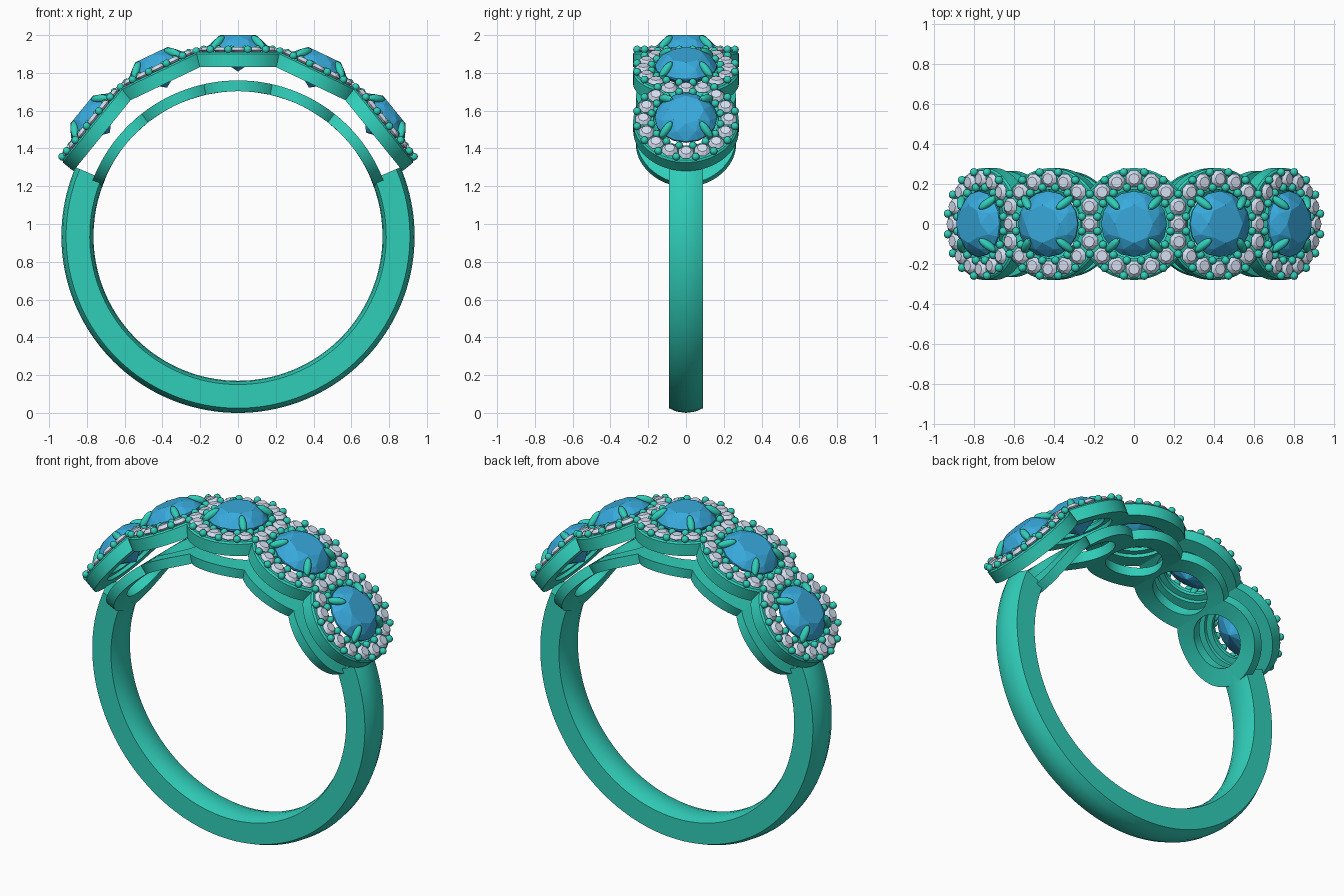
import bpy, bmesh
from math import sin, cos, pi, radians, tau
from mathutils import Matrix, Vector

if "Cube" in bpy.data.objects:
    bpy.data.objects.remove(bpy.data.objects["Cube"])

CZ = 0.935                 # height of the finger-hole centre
STEP = radians(25.5)       # angle between neighbouring halos
HALF = STEP / 2


def material(name, col):
    m = bpy.data.materials.new(name)
    m.diffuse_color = (*col, 1)
    m.use_nodes = True
    m.node_tree.nodes["Principled BSDF"].inputs["Base Color"].default_value = m.diffuse_color
    return m


METAL = material("green_metal", (0.03, 0.62, 0.49))
BLUE = material("blue_gem", (0.04, 0.40, 0.72))
PALE = material("pale_gem", (0.66, 0.73, 0.88))


def frame(phi):
    """Local z points radially outward at angle phi from the top."""
    return Matrix.Translation((0, 0, CZ)) @ Matrix.Rotation(phi, 4, 'Y')


def finish(bm, name, mat, smooth=True):
    bmesh.ops.recalc_face_normals(bm, faces=bm.faces)
    me = bpy.data.meshes.new(name)
    bm.to_mesh(me)
    bm.free()
    me.materials.append(mat)
    ob = bpy.data.objects.new(name, me)
    bpy.context.collection.objects.link(ob)
    if smooth:
        bpy.ops.object.select_all(action='DESELECT')
        ob.select_set(True)
        bpy.context.view_layer.objects.active = ob
        bpy.ops.object.shade_smooth_by_angle(angle=radians(35))
    return ob


def lathe(profile, n=64):
    """Closed (radius, height) profile revolved about local z."""
    bm = bmesh.new()
    rows = [[bm.verts.new((r * cos(tau * i / n), r * sin(tau * i / n), h))
             for r, h in profile] for i in range(n)]
    m = len(profile)
    for i in range(n):
        a, b = rows[i], rows[(i + 1) % n]
        for j in range(m):
            k = (j + 1) % m
            bm.faces.new((a[j], b[j], b[k], a[k]))
    return bm


def cut(bm, co, no):
    bmesh.ops.bisect_plane(bm, geom=bm.verts[:] + bm.edges[:] + bm.faces[:],
                           plane_co=co, plane_no=no, clear_outer=True)


def gem(bm, mat, tiers):
    """Faceted stone: convex hull of (count, radius, height, turn) tiers."""
    vs = []
    for n, r, h, turn in tiers:
        for i in range(n):
            a = tau * (i + turn) / n
            vs.append(bm.verts.new(mat @ Vector((r * cos(a), r * sin(a), h))))
    bmesh.ops.convex_hull(bm, input=vs)


# Band: domed outside, comfort-curved inside, open at the top
bm = bmesh.new()
section = [(0.785, -0.09), (0.770, -0.05), (0.765, 0), (0.770, 0.05), (0.785, 0.09),
           (0.910, 0.09), (0.928, 0.05), (0.935, 0), (0.928, -0.05), (0.910, -0.09)]
N = 96
start, sweep = radians(67), radians(226)
rows = []
for i in range(N + 1):
    a = start + sweep * i / N
    rows.append([bm.verts.new((r * sin(a), y, CZ + r * cos(a))) for r, y in section])
for a, b in zip(rows, rows[1:]):
    for j in range(len(section)):
        k = (j + 1) % len(section)
        bm.faces.new((a[j], b[j], b[k], a[k]))
bm.faces.new(rows[0])
bm.faces.new(rows[-1])
finish(bm, "band", METAL)

HALO = [(0.28, 0.895), (0.28, 0.966), (0.271, 0.975), (0.172, 0.975), (0.172, 0.95),
        (0.148, 0.935), (0.148, 0.915), (0.185, 0.915), (0.185, 0.895)]
LOWER = [(0.265, 0.768), (0.265, 0.825), (0.16, 0.825), (0.16, 0.768)]
STONE = [(8, 0.095, 1.065, 0), (8, 0.137, 1.038, 0.5), (16, 0.165, 1.0, 0),
         (16, 0.165, 0.99, 0), (8, 0.09, 0.928, 0.5), (1, 0, 0.872, 0)]
PAVE = [(8, 0.027, 0.018, 0), (8, 0.044, 0, 0.5), (1, 0, -0.03, 0)]

prongs, pave, beads = bmesh.new(), bmesh.new(), bmesh.new()


def add_pave(f, x, y, h=0.985):
    gem(pave, f @ Matrix.Translation((x, y, h)), PAVE)


def add_bead(f, x, y, h=0.989):
    bmesh.ops.create_icosphere(beads, subdivisions=2, radius=0.021,
                               matrix=f @ Matrix.Translation((x, y, h)))


for i in range(-2, 3):
    f = frame(i * STEP)
    sides = [s for s in (-1, 1) if -2 <= i + s <= 2]     # sides with a neighbour

    # Halo plate, mitred against its neighbours
    bm = lathe(HALO)
    for s in sides:
        cut(bm, (0, 0, 0), (s * cos(HALF), 0, -sin(HALF)))
    bm.transform(f)
    finish(bm, f"halo_{i + 3}", METAL)

    # Lower gallery ring, bent around the finger hole
    bm = lathe(LOWER)
    for s in sides:
        cut(bm, (s * 0.795 * HALF, 0, 0), (s, 0, 0))
    for v in bm.verts:
        t, h = v.co.x / 0.795, v.co.z
        v.co.x, v.co.z = h * sin(t), h * cos(t)
    bm.transform(f)
    finish(bm, f"lower_ring_{i + 3}", METAL)

    # Main stone
    bm = bmesh.new()
    gem(bm, f, STONE)
    finish(bm, f"main_stone_{i + 3}", BLUE, smooth=False)

    # Four claw prongs: post plus a tip leaning over the stone
    for k in range(4):
        g = f @ Matrix.Rotation(pi / 4 + k * pi / 2, 4, 'Z')
        tip = (g @ Matrix.Translation((0.15, 0, 1.027)) @ Matrix.Rotation(radians(35), 4, 'Y')
               @ Matrix.Diagonal((0.055, 0.021, 0.022, 1)))
        bmesh.ops.create_uvsphere(prongs, u_segments=14, v_segments=10, radius=1, matrix=tip)
        bmesh.ops.create_cone(prongs, cap_ends=True, segments=12, radius1=0.017, radius2=0.019,
                              depth=0.09, matrix=g @ Matrix.Translation((0.178, 0, 0.965)))

    # Small stones and beads around the halo
    for k in range(16):
        def shared(x, limit):
            return any(x * s > limit for s in sides)
        a = k * tau / 16
        x, y = 0.226 * cos(a), 0.226 * sin(a)
        if not shared(x, 0.2):
            add_pave(f, x, y)
        b = a + tau / 32
        for r in (0.264, 0.186):
            x, y = r * cos(b), r * sin(b)
            if not shared(x, 0.2):
                add_bead(f, x, y)

    # Stones and beads shared on the mitre to the next halo
    if 1 in sides:
        g = frame(i * STEP + HALF)
        for y in (-0.088, 0, 0.088):
            add_pave(g, 0, y, 1.0)
        for y in (-0.15, 0.15):
            add_bead(g, 0, y, 1.005)

finish(prongs, "prongs", METAL)
finish(pave, "pave_stones", PALE, smooth=False)
finish(beads, "beads", METAL)
